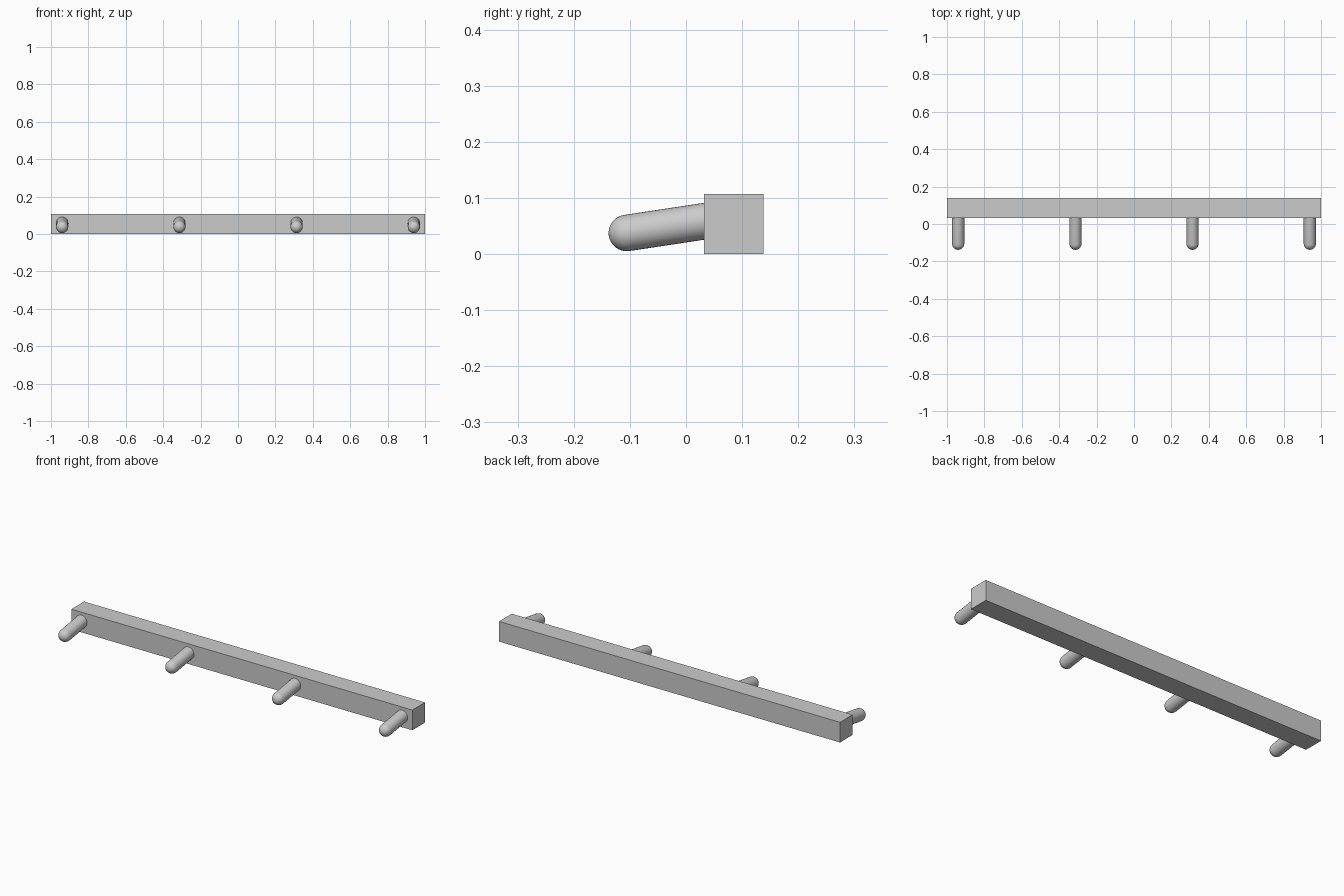
import bpy
import bmesh
from math import sin, cos, pi, atan2
from mathutils import Matrix, Vector

cube = bpy.data.objects.get("Cube")
if cube:
    bpy.data.objects.remove(cube, do_unlink=True)

grey = bpy.data.materials.new("light grey")
grey.use_nodes = True
grey.diffuse_color = (0.6, 0.6, 0.6, 1)
grey.node_tree.nodes["Principled BSDF"].inputs["Base Color"].default_value = (0.6, 0.6, 0.6, 1)


def add_object(name, bm):
    mesh = bpy.data.meshes.new(name)
    bmesh.ops.recalc_face_normals(bm, faces=bm.faces)
    bm.to_mesh(mesh)
    bm.free()
    mesh.materials.append(grey)
    obj = bpy.data.objects.new(name, mesh)
    bpy.context.collection.objects.link(obj)
    return obj


# Rail: a plain square bar along x
FRONT, BACK, HEIGHT = 0.032, 0.138, 0.107
bm = bmesh.new()
bmesh.ops.create_cube(bm, size=1)
bmesh.ops.scale(bm, vec=(2, BACK - FRONT, HEIGHT), verts=bm.verts)
bmesh.ops.translate(bm, vec=(0, (FRONT + BACK) / 2, HEIGHT / 2), verts=bm.verts)
add_object("rail", bm)

# Pegs: round-nosed rods that slope down towards the front and end inside the rail
RADIUS = 0.0325
nose = Vector((0, -0.1055, 0.0375))
root = Vector((0, 0.05, 0.061))


def add_peg(name, x):
    length = (root - nose).length
    steps = 8
    profile = [(RADIUS * sin(a), -RADIUS * cos(a))
               for a in (pi / 2 * i / steps for i in range(steps + 1))]
    profile += [(RADIUS, length), (0, length)]
    bm = bmesh.new()
    verts = [bm.verts.new((r, 0, z)) for r, z in profile]
    edges = [bm.edges.new(pair) for pair in zip(verts, verts[1:])]
    bmesh.ops.spin(bm, geom=verts + edges, axis=(0, 0, 1), cent=(0, 0, 0),
                   angle=2 * pi, steps=32)
    bmesh.ops.remove_doubles(bm, verts=bm.verts, dist=0.0001)
    # Lay the rod along the line from nose to root
    direction = root - nose
    tilt = atan2(direction.z, direction.y)
    bm.transform(Matrix.Translation(nose) @ Matrix.Rotation(tilt - pi / 2, 4, "X"))
    peg = add_object(name, bm)
    peg.location.x = x
    bpy.ops.object.select_all(action="DESELECT")
    peg.select_set(True)
    bpy.context.view_layer.objects.active = peg
    bpy.ops.object.shade_smooth_by_angle()


for side, sign in (("right", -1), ("left", 1)):
    add_peg("outer_peg_" + side, sign * 0.94)
    add_peg("inner_peg_" + side, sign * 0.313)
